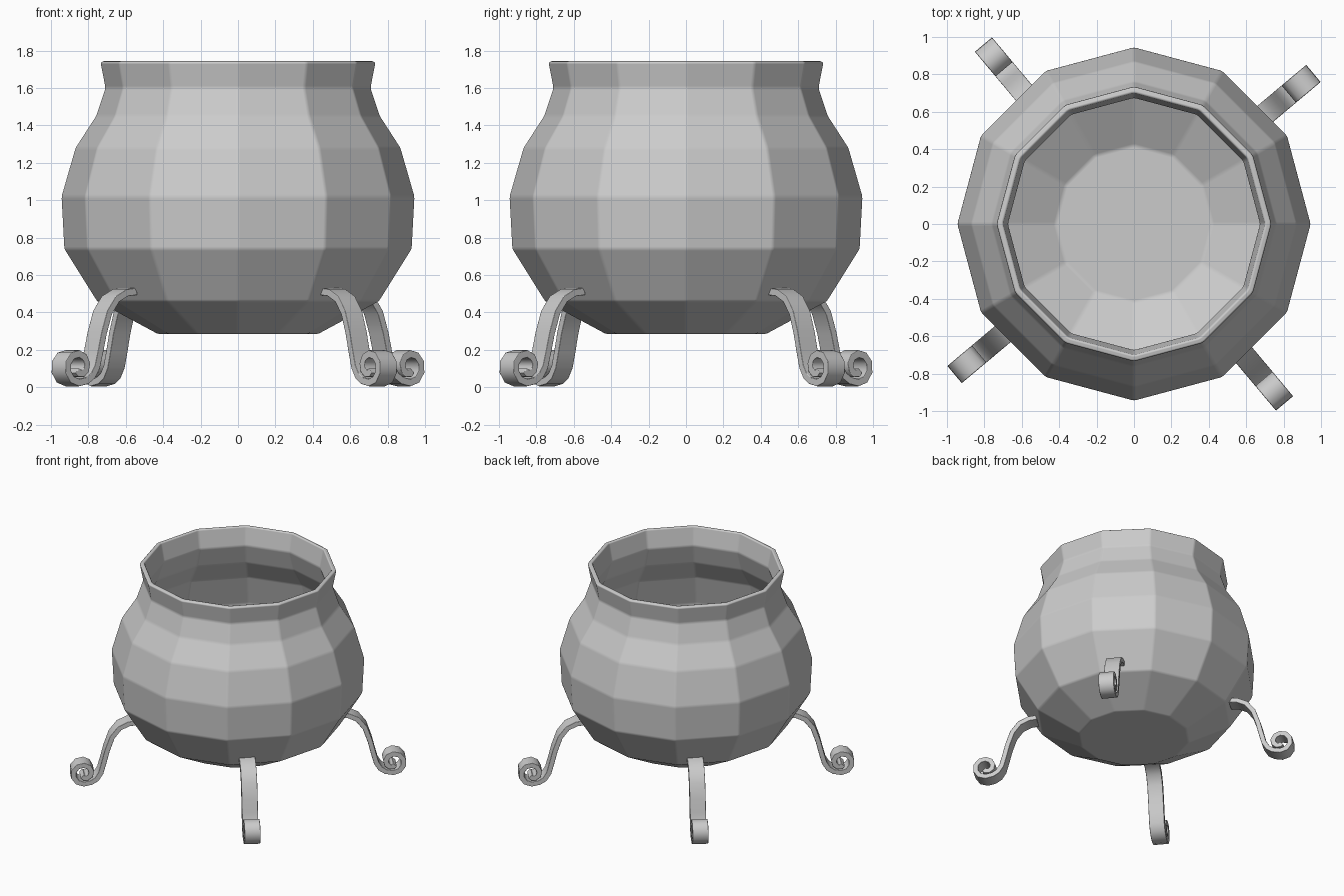
import bpy
import bmesh
from math import cos, sin, pi, tau, radians
from mathutils import Vector

cube = bpy.data.objects.get("Cube")
if cube:
    bpy.data.objects.remove(cube, do_unlink=True)


def add_object(name, bm, thickness, offset, bevel, limit):
    """Turn a thin sheet into a solid part with softened edges."""
    mesh = bpy.data.meshes.new(name)
    bmesh.ops.recalc_face_normals(bm, faces=bm.faces)
    bm.to_mesh(mesh)
    bm.free()
    mesh.shade_smooth()
    obj = bpy.data.objects.new(name, mesh)
    bpy.context.collection.objects.link(obj)
    solid = obj.modifiers.new("Thickness", 'SOLIDIFY')
    solid.thickness = thickness
    solid.offset = offset
    solid.use_even_offset = True
    soft = obj.modifiers.new("Soft edges", 'BEVEL')
    soft.width = bevel
    soft.segments = 2
    soft.limit_method = 'ANGLE'
    soft.angle_limit = radians(limit)
    soft.harden_normals = True
    return obj


# Pot: twelve-sided lathe, closed at the bottom, open at the rim
SIDES = 12
pot_profile = [(0.43, 0.285), (0.755, 0.46), (0.93, 0.74), (0.945, 1.02),
               (0.87, 1.28), (0.76, 1.45), (0.71, 1.6), (0.737, 1.74)]
bm = bmesh.new()
rings = [[bm.verts.new((r * cos(tau * i / SIDES), r * sin(tau * i / SIDES), z))
          for i in range(SIDES)] for r, z in pot_profile]
bm.faces.new(reversed(rings[0]))
for low, high in zip(rings, rings[1:]):
    for i in range(SIDES):
        j = (i + 1) % SIDES
        bm.faces.new((low[i], low[j], high[j], high[i]))
# Wide open rings can flip the automatic normals, so check the base
pot = add_object("pot", bm, 0.035, -1, 0.012, 5)
if pot.data.polygons[0].normal.z > 0:
    pot.data.flip_normals()

# Leg path: S-curve from the pot wall, ending in an inward scroll
path = [(0.755, 0.512), (0.82, 0.506), (0.89, 0.472), (0.945, 0.4),
        (0.983, 0.29), (1.008, 0.19), (1.03, 0.11), (1.06, 0.062),
        (1.1, 0.036)]
SCROLL_R, SCROLL_Z = 1.156, 0.108
for step in range(12):
    turn = step / 10
    radius = 0.083 - 0.05 * turn ** 2
    angle = -pi / 2 + tau * turn
    path.append((SCROLL_R + radius * cos(angle), SCROLL_Z + radius * sin(angle)))

# Four scrolled legs
HALF_WIDTH = 0.06
names = ["back_left_leg", "back_right_leg", "front_right_leg", "front_left_leg"]
for k, name in enumerate(names):
    angle = radians(40 + 90 * k)
    out = Vector((cos(angle), sin(angle), 0))
    side = Vector((-sin(angle), cos(angle), 0)) * HALF_WIDTH
    bm = bmesh.new()
    pairs = []
    for r, z in path:
        centre = out * r + Vector((0, 0, z))
        pairs.append((bm.verts.new(centre - side), bm.verts.new(centre + side)))
    for a, b in zip(pairs, pairs[1:]):
        bm.faces.new((a[0], b[0], b[1], a[1]))
    add_object(name, bm, 0.038, 0, 0.004, 40)
